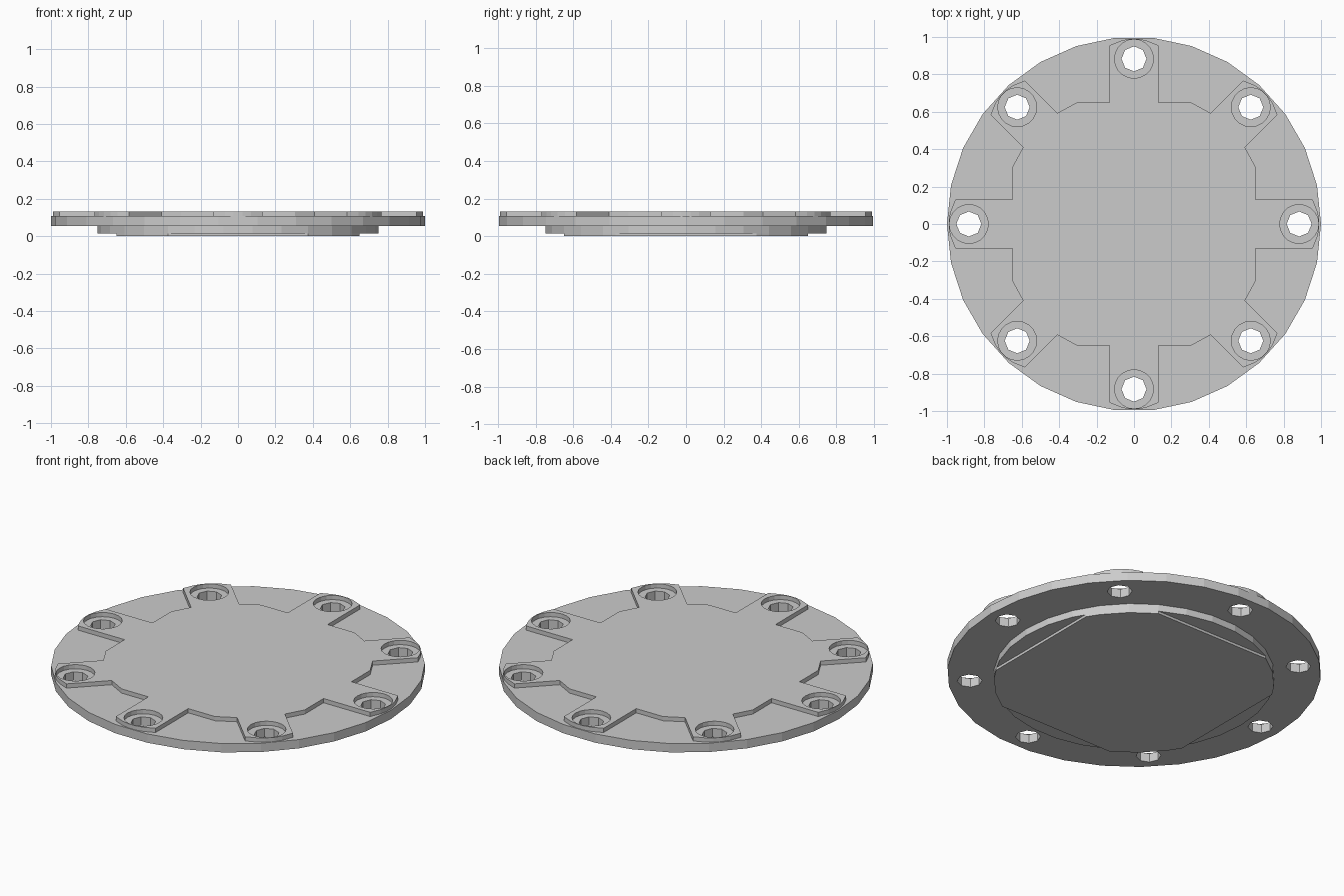
import bpy
import bmesh
from math import cos, sin, radians
from mathutils import Vector

cube = bpy.data.objects.get("Cube")
if cube:
    bpy.data.objects.remove(cube, do_unlink=True)

GREY = (0.6, 0.6, 0.6, 1)
grey = bpy.data.materials.new("plain grey")
grey.use_nodes = True
grey.diffuse_color = GREY
grey.node_tree.nodes["Principled BSDF"].inputs["Base Color"].default_value = GREY

BOLT_RADIUS = 0.883
BOLT_ANGLES = range(0, 360, 45)


def polar(radius, degrees):
    return radius * cos(radians(degrees)), radius * sin(radians(degrees))


def ring(radius, sides, centre=(0, 0), start=0):
    points = [polar(radius, start + 360 * i / sides) for i in range(sides)]
    return [(x + centre[0], y + centre[1]) for x, y in points]


def turn(point, degrees):
    x, y = point
    c, s = cos(radians(degrees)), sin(radians(degrees))
    return x * c - y * s, x * s + y * c


def slab(name, outline, bottom, top, holes=()):
    """Fill an outline around its holes and thicken it upward."""
    bm = bmesh.new()
    for loop in [outline, *holes]:
        verts = [bm.verts.new((x, y, bottom)) for x, y in loop]
        for a, b in zip(verts, verts[1:] + verts[:1]):
            bm.edges.new((a, b))
    bmesh.ops.triangle_fill(bm, edges=bm.edges[:], use_beauty=True,
                            normal=Vector((0, 0, 1)))
    for face in bm.faces:
        face.normal_update()
        if face.normal.z < 0:
            face.normal_flip()
    mesh = bpy.data.meshes.new(name)
    bm.to_mesh(mesh)
    bm.free()
    mesh.materials.append(grey)
    obj = bpy.data.objects.new(name, mesh)
    bpy.context.collection.objects.link(obj)
    thick = obj.modifiers.new("thickness", "SOLIDIFY")
    thick.thickness = top - bottom
    thick.offset = 1
    return obj


# Round base with eight through holes
bolt_centres = [polar(BOLT_RADIUS, a) for a in BOLT_ANGLES]
slab("base_disc", ring(1, 30), 0.055, 0.107,
     [ring(0.067, 8, c) for c in bolt_centres])

# Raised pad: rounded square body with eight arms around the bolt seats
arm_half = [(0.955, -0.13), (0.98, -0.07), (0.99, -0.025)]
arm_tip = arm_half + [(x, -y) for x, y in reversed(arm_half)]
pad_outline = []
for quarter in range(0, 360, 90):
    straight_arm = [(0.65, -0.13)] + arm_tip + [(0.65, 0.13)]
    corner_arm = [(0.709, -0.13)] + arm_tip + [(0.709, 0.13)]
    part = straight_arm + [(0.65, 0.305)]
    part += [turn(p, 45) for p in corner_arm] + [(0.305, 0.65)]
    pad_outline += [turn(p, quarter) for p in part]
slab("raised_pad", pad_outline, 0.107, 0.132,
     [ring(0.104, 20, c) for c in bolt_centres])

# Round step under the base
slab("lower_flange", ring(0.75, 30), 0.015, 0.055)

# Rounded square bottom plate
corner = (30, 36, 48, 60)
angles = [a for half in (0, 180) for a in
          [half + c for c in corner] + [half + 180 - c for c in reversed(corner)]]
slab("bottom_plate", [polar(0.75, a) for a in angles], 0, 0.015)
